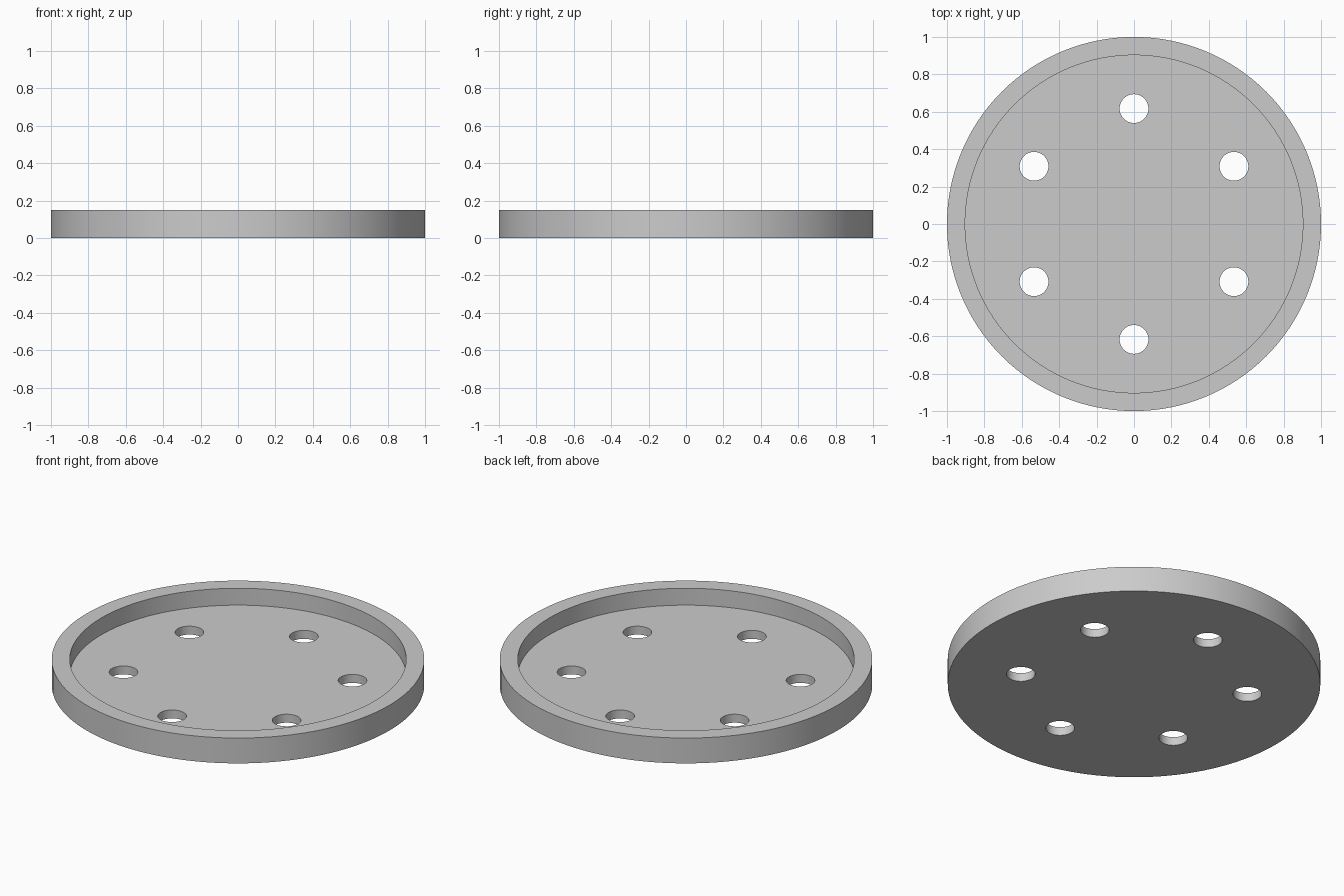
import bpy
from math import cos, sin, radians

if "Cube" in bpy.data.objects:
    bpy.data.objects.remove(bpy.data.objects["Cube"], do_unlink=True)

RADIUS, HEIGHT = 1.0, 0.15
RECESS_RADIUS, FLOOR = 0.903, 0.05
HOLE_RADIUS, HOLE_RING, HOLES = 0.077, 0.617, 6

grey = bpy.data.materials.new("plain grey")
grey.use_nodes = True
colour = (0.6, 0.6, 0.6, 1)
grey.diffuse_color = colour
grey.node_tree.nodes["Principled BSDF"].inputs["Base Color"].default_value = colour


def cylinder(name, radius, bottom, top, x=0, y=0, sides=128):
    bpy.ops.mesh.primitive_cylinder_add(
        vertices=sides, radius=radius, depth=top - bottom,
        location=(x, y, (bottom + top) / 2))
    obj = bpy.context.object
    obj.name = name
    obj.data.materials.append(grey)
    return obj


# Round tray body
tray = cylinder("round_tray", RADIUS, 0, HEIGHT)

# Shallow recess inside the rim, and the ring of through holes
cutters = [cylinder("recess_cutter", RECESS_RADIUS, FLOOR, HEIGHT + 0.1)]
for i in range(HOLES):
    a = radians(90 + i * 360 / HOLES)
    cutters.append(cylinder("hole_cutter", HOLE_RADIUS, -0.1, HEIGHT,
                            HOLE_RING * cos(a), HOLE_RING * sin(a), 48))

bpy.ops.object.select_all(action="DESELECT")
tray.select_set(True)
bpy.context.view_layer.objects.active = tray
for cutter in cutters:
    cutter.hide_render = True
    mod = tray.modifiers.new("cut", "BOOLEAN")
    mod.operation = "DIFFERENCE"
    mod.solver = "EXACT"
    mod.object = cutter
    bpy.ops.object.modifier_apply(modifier=mod.name)
    bpy.data.objects.remove(cutter, do_unlink=True)

# Smooth walls with crisp rim and hole edges
bpy.ops.object.shade_smooth_by_angle(angle=radians(30))
